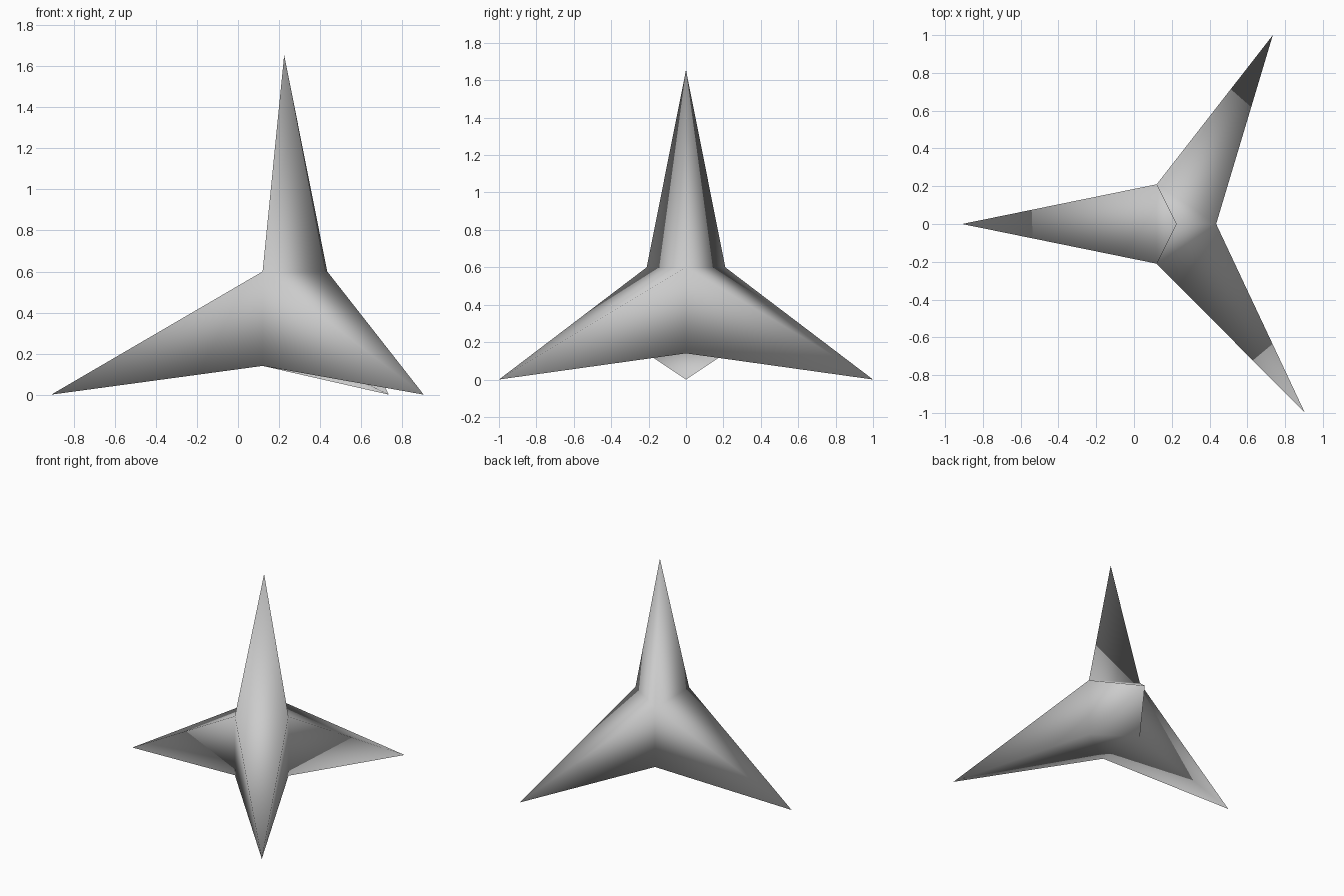
import bpy
import bmesh
from mathutils import Vector

cube = bpy.data.objects.get("Cube")
if cube:
    bpy.data.objects.remove(cube, do_unlink=True)

# Single grey material
grey = bpy.data.materials.new("plain_grey")
grey.use_nodes = True
colour = (0.6, 0.6, 0.6, 1)
grey.diffuse_color = colour
grey.node_tree.nodes["Principled BSDF"].inputs["Base Color"].default_value = colour

# Triangular core prism
CORE = [(0.435, 0), (0.12, 0.21), (0.12, -0.21)]
LOW, HIGH = 0.14, 0.6
bm = bmesh.new()
bottom = [bm.verts.new((x, y, LOW)) for x, y in CORE]
top = [bm.verts.new((x, y, HIGH)) for x, y in CORE]
bm.faces.new(bottom[::-1])
spike_bases = [bm.faces.new(top)]
for i in range(3):
    j = (i + 1) % 3
    spike_bases.append(bm.faces.new((bottom[i], bottom[j], top[j], top[i])))

# Pull a spike out of the top and of each side
TIPS = [(0.225, 0, 1.655), (0.735, 1, 0), (-0.91, 0, 0), (0.905, -1, 0)]
for face, tip in zip(spike_bases, TIPS):
    centre = bmesh.ops.poke(bm, faces=[face])["verts"][0]
    centre.co = Vector(tip)

bmesh.ops.recalc_face_normals(bm, faces=bm.faces)
for face in bm.faces:
    face.smooth = True

mesh = bpy.data.meshes.new("four_spiked_star")
bm.to_mesh(mesh)
bm.free()
mesh.materials.append(grey)
star = bpy.data.objects.new("four_spiked_star", mesh)
bpy.context.collection.objects.link(star)
